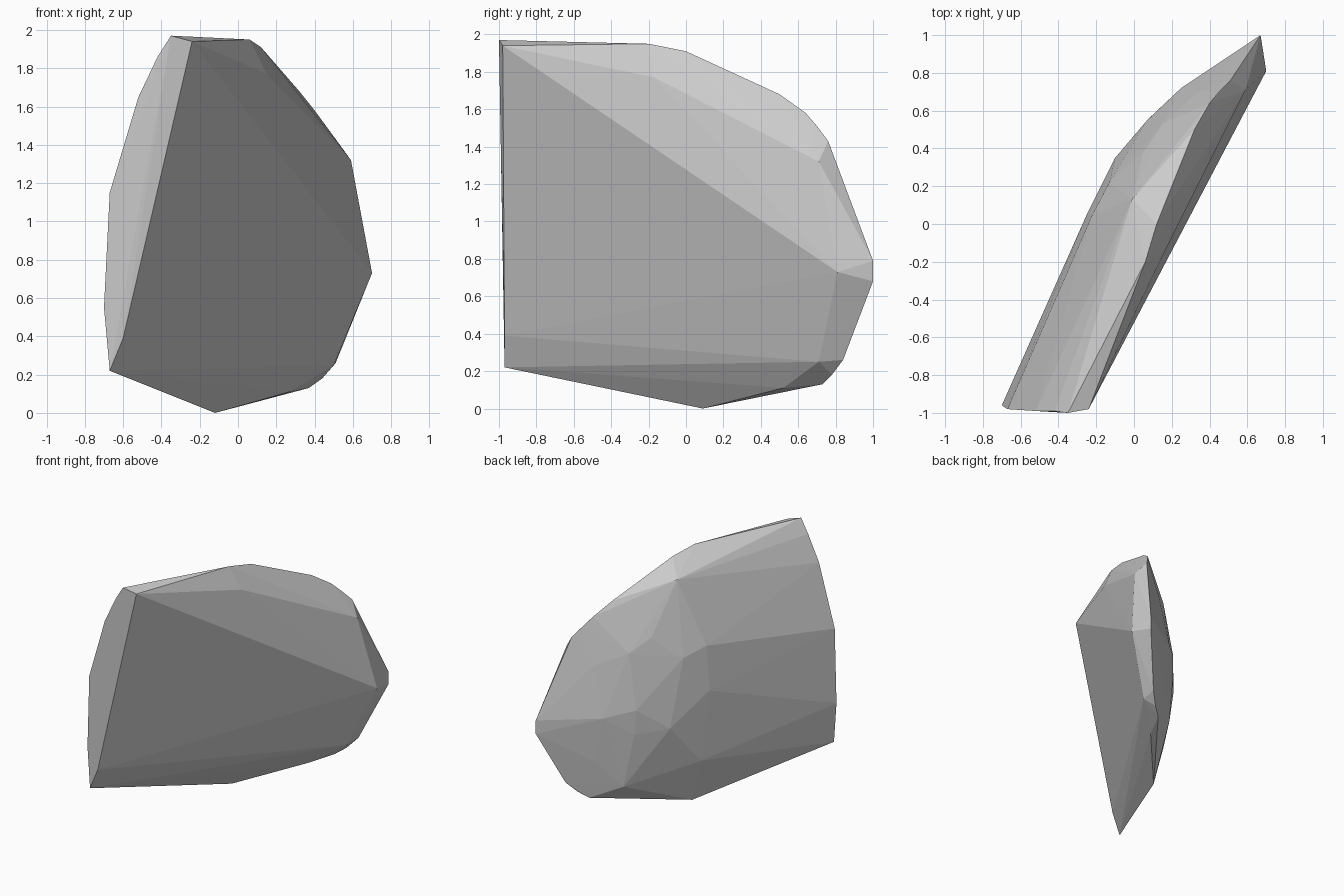
import bpy
import bmesh

# Flat cut face of the shard
cut_face = [
    (-0.24, -0.98, 1.94), (-0.60, -0.97, 0.39), (-0.67, -0.97, 0.22),
    (0.70, 0.81, 0.73), (0.15, -0.17, 1.77),
]
# Straight broken end
broken_end = [
    (-0.35, -1.0, 1.97), (-0.42, -0.99, 1.86), (-0.52, -0.99, 1.65),
    (-0.67, -0.98, 1.15), (-0.70, -0.96, 0.55),
]
# Rim running over the top, round the tip and back underneath
rim = [
    (0.06, -0.20, 1.95), (0.12, 0.0, 1.91), (0.32, 0.50, 1.68),
    (0.40, 0.64, 1.58), (0.45, 0.70, 1.51), (0.51, 0.76, 1.43),
    (0.59, 0.71, 1.32), (0.67, 1.0, 0.79), (0.67, 1.0, 0.68),
    (0.51, 0.84, 0.26), (0.44, 0.78, 0.18), (0.37, 0.73, 0.13),
    (0.50, 0.71, 0.25), (0.27, 0.52, 0.11), (-0.12, 0.09, 0.0),
]
# Worn, rounded back
worn_back = [
    (-0.25, 0.05, 0.92), (-0.22, 0.05, 1.28), (-0.01, 0.13, 1.80),
    (0.05, 0.38, 1.40), (-0.13, 0.22, 1.22), (0.15, 0.53, 1.30),
    (0.34, 0.70, 1.22), (0.07, 0.55, 0.86), (0.25, 0.72, 0.81),
    (0.08, 0.56, 0.66), (0.21, 0.66, 0.45), (0.32, 0.74, 0.45),
    (0.09, 0.45, 0.37), (-0.10, 0.35, 0.68), (0.15, 0.60, 0.23),
    (-0.21, 0.10, 0.35),
]

# Wrap the points in a faceted convex stone
bm = bmesh.new()
for co in cut_face + broken_end + rim + worn_back:
    bm.verts.new(co)
hull = bmesh.ops.convex_hull(bm, input=bm.verts[:])
loose = {g for g in hull["geom_interior"] + hull["geom_unused"]
         if isinstance(g, bmesh.types.BMVert)}
bmesh.ops.delete(bm, geom=list(loose), context="VERTS")
bmesh.ops.recalc_face_normals(bm, faces=bm.faces[:])

mesh = bpy.data.meshes.new("rock_shard")
bm.to_mesh(mesh)
bm.free()
rock = bpy.data.objects.new("rock_shard", mesh)
bpy.context.collection.objects.link(rock)

# Stone colour
stone = bpy.data.materials.new("grey_stone")
stone.diffuse_color = (0.6, 0.6, 0.6, 1.0)
mesh.materials.append(stone)
